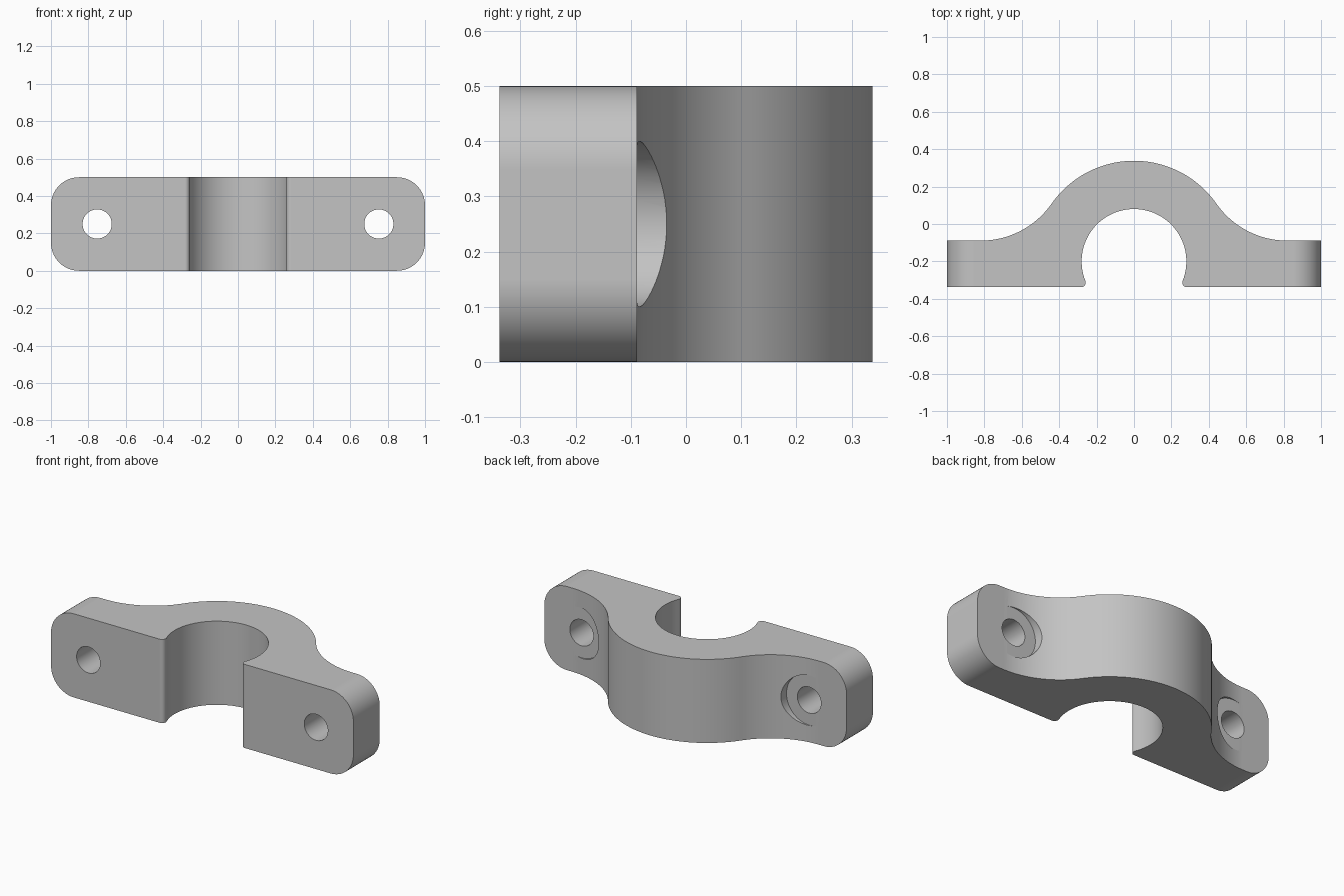
import bpy, bmesh, math
from mathutils import Matrix, Vector

cube = bpy.data.objects.get("Cube")
if cube:
    bpy.data.objects.remove(cube, do_unlink=True)

HEIGHT = 0.5
BASE_Y, FLANGE_Y = -0.338, -0.089
BORE_Y, BORE_R, OUTER_R = -0.2, 0.28, 0.538
FILLET_X, LIP_R = 0.82, 0.025
BOLT_X, BOLT_R, SEAT_R = 0.753, 0.078, 0.15

metal = bpy.data.materials.new("plain grey")
metal.use_nodes = True
metal.diffuse_color = (0.55, 0.55, 0.55, 1)
metal.node_tree.nodes["Principled BSDF"].inputs["Base Color"].default_value = metal.diffuse_color


def arc(cx, cy, r, a0, a1, n):
    return [(cx + r * math.cos(a0 + (a1 - a0) * i / n),
             cy + r * math.sin(a0 + (a1 - a0) * i / n)) for i in range(n + 1)]


def half_profile():
    """Right half of the outline, from the bore top round to the outer top."""
    up = math.pi / 2
    # bore wall and the rounded lip at its mouth
    lip_y = BASE_Y + LIP_R
    lip_x = math.sqrt((BORE_R + LIP_R) ** 2 - (lip_y - BORE_Y) ** 2)
    a = math.atan2(lip_y - BORE_Y, lip_x)
    pts = arc(0, BORE_Y, BORE_R, up, a, 32)
    pts += arc(lip_x, lip_y, LIP_R, a + math.pi, 3 * up, 8)[1:]
    # flange end
    pts += [(1, BASE_Y), (1, FLANGE_Y)]
    # hollow sweep from flange to the outer arch, tangent to both
    d = FLANGE_Y - BORE_Y
    r = (FILLET_X ** 2 + d * d - OUTER_R ** 2) / (2 * (OUTER_R - d))
    b = math.atan2(d + r, FILLET_X)
    pts += arc(FILLET_X, FLANGE_Y + r, r, -up, b - math.pi, 24)
    pts += arc(0, BORE_Y, OUTER_R, b, up, 24)[1:]
    return pts


def cylinder(name, x, r, y0, y1):
    bm = bmesh.new()
    place = Matrix.Translation((x, (y0 + y1) / 2, HEIGHT / 2)) @ Matrix.Rotation(math.pi / 2, 4, "X")
    bmesh.ops.create_cone(bm, cap_ends=True, segments=64, radius1=r, radius2=r,
                          depth=y1 - y0, matrix=place)
    return to_object(name, bm)


def to_object(name, bm):
    bmesh.ops.recalc_face_normals(bm, faces=bm.faces)
    mesh = bpy.data.meshes.new(name)
    bm.to_mesh(mesh)
    bm.free()
    mesh.materials.append(metal)
    ob = bpy.data.objects.new(name, mesh)
    bpy.context.collection.objects.link(ob)
    return ob


# Clamp body: mirrored outline, extruded upward
right = half_profile()
outline = right + [(-x, y) for x, y in reversed(right[1:-1])]
bm = bmesh.new()
face = bm.faces.new([bm.verts.new((x, y, 0)) for x, y in outline])
# close the bore side: the outline starts at the bore top, so order both halves round it
bm.clear()
left = [(-x, y) for x, y in right]
loop = right + left[::-1][1:-1]
face = bm.faces.new([bm.verts.new((x, y, 0)) for x, y in loop])
ext = bmesh.ops.extrude_face_region(bm, geom=[face])
bmesh.ops.translate(bm, vec=Vector((0, 0, HEIGHT)),
                    verts=[v for v in ext["geom"] if isinstance(v, bmesh.types.BMVert)])

# Rounded flange corners
corners = [e for e in bm.edges
           if all(abs(v.co.x) > 0.999 for v in e.verts)
           and abs(e.verts[0].co.z - e.verts[1].co.z) < 1e-4]
bmesh.ops.bevel(bm, geom=corners, offset=0.15, segments=14, profile=0.5, affect="EDGES")
clamp = to_object("clamp_body", bm)

# Bolt holes and the round seats cut into the sweep
cutters = []
for side, s in (("left", 1), ("right", -1)):
    cutters.append(cylinder(side + "_bolt_hole", s * BOLT_X, BOLT_R, -0.6, 0.6))
    cutters.append(cylinder(side + "_bolt_seat", s * BOLT_X, SEAT_R, FLANGE_Y + 0.0006, 0.6))
for c in cutters:
    c.hide_render = True
    mod = clamp.modifiers.new(c.name, "BOOLEAN")
    mod.operation, mod.solver, mod.object = "DIFFERENCE", "EXACT", c

bpy.context.view_layer.update()
cut_mesh = bpy.data.meshes.new_from_object(
    clamp.evaluated_get(bpy.context.evaluated_depsgraph_get()))
clamp.modifiers.clear()
clamp.data = cut_mesh
for c in cutters:
    bpy.data.objects.remove(c, do_unlink=True)

# Smooth curves, crisp edges, even shading on the flats
bpy.ops.object.select_all(action="DESELECT")
clamp.select_set(True)
bpy.context.view_layer.objects.active = clamp
bpy.ops.object.shade_smooth_by_angle(angle=math.radians(25))
weighted = clamp.modifiers.new("even_flats", "WEIGHTED_NORMAL")
weighted.keep_sharp = True
